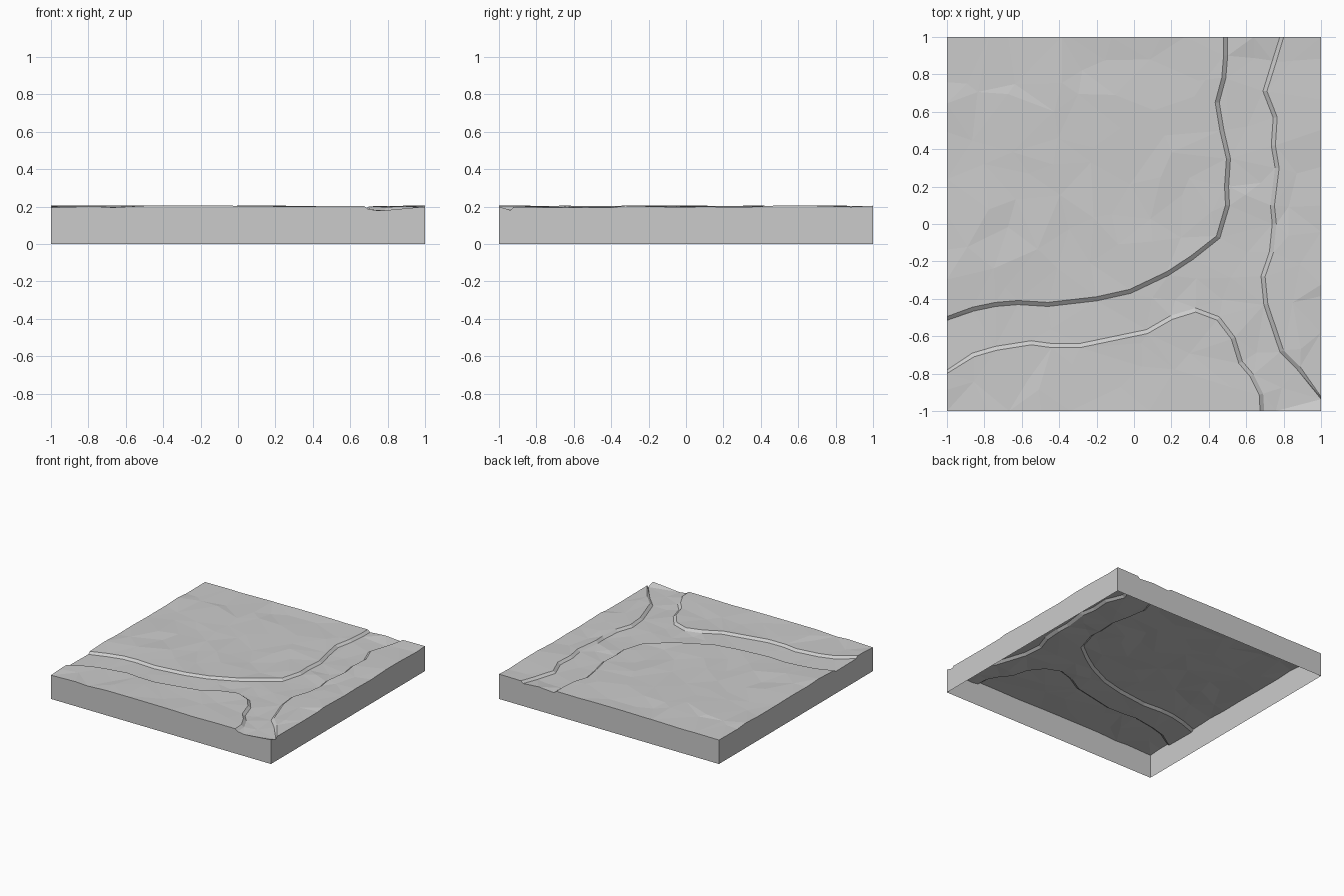
import bpy
import bmesh
import random
from mathutils import Vector
from mathutils.geometry import delaunay_2d_cdt

random.seed(4)
cube = bpy.data.objects.get("Cube")
if cube:
    bpy.data.objects.remove(cube)

PLATEAU, ROAD = 0.2, 0.183   # mean heights
HALF_BANK = 0.011            # half the width of the sloping bank
BUMP = 0.006                 # height variation
CELLS = 11                   # scattered ground points per side

# Centre lines of the three banks of the sunken track
north_bank = [(-1, -.505), (-.86, -.455), (-.74, -.43), (-.62, -.42), (-.46, -.43),
              (-.2, -.4), (-.02, -.36), (.18, -.265), (.31, -.18), (.45, -.07),
              (.5, .1), (.495, .2), (.505, .35), (.47, .5), (.445, .65),
              (.48, .78), (.49, .9), (.49, 1)]
east_bank = [(.79, 1), (.75, .87), (.7, .71), (.755, .57), (.745, .42), (.765, .3),
             (.74, .1), (.75, 0), (.735, -.15), (.69, -.28), (.705, -.43),
             (.79, -.68), (.88, -.77), (1, -.93)]
south_bank = [(.685, -1), (.68, -.91), (.63, -.81), (.57, -.74), (.53, -.61),
              (.45, -.505), (.33, -.46), (.2, -.5), (.07, -.575), (-.29, -.65),
              (-.44, -.65), (-.55, -.635), (-.74, -.665), (-.86, -.7), (-1, -.79)]
banks = [[Vector(p) for p in b] for b in (north_bank, east_bank, south_bank)]
outline = banks[0] + banks[1] + [Vector((1, -1))] + banks[2]


def in_road(p):
    """Even-odd test against the track outline."""
    inside = False
    for a, b in zip(outline, outline[1:] + outline[:1]):
        if (a.y > p.y) != (b.y > p.y):
            if p.x < a.x + (p.y - a.y) / (b.y - a.y) * (b.x - a.x):
                inside = not inside
    return inside


def bank_distance(p):
    best = 9
    for line in banks:
        for a, b in zip(line, line[1:]):
            d = b - a
            t = max(0, min(1, (p - a).dot(d) / d.length_squared))
            best = min(best, (p - a - d * t).length)
    return best


def offset(line, dist):
    """Shift a line to its right, keeping its ends on the tile border."""
    out = []
    for i, p in enumerate(line):
        d = (line[min(i + 1, len(line) - 1)] - line[max(i - 1, 0)]).normalized()
        q = p + Vector((d.y, -d.x)) * dist
        for k in range(2):
            if abs(p[k]) == 1:
                q[k] = p[k]
        out.append(q)
    return out


points, heights, edges = [], [], []


def add(p, z):
    points.append(p)
    heights.append(z)


# Lips of the banks: upper outside the track, lower inside it
for line in banks:
    bumps = [random.uniform(-BUMP, BUMP) * .6 for _ in line]
    for dist, level in ((-HALF_BANK, PLATEAU), (HALF_BANK, ROAD)):
        start = len(points)
        for p, bump in zip(offset(line, dist), bumps):
            add(p, level + bump)
        edges += [(i, i + 1) for i in range(start, len(points) - 1)]

# Scattered ground points, with the outermost ones held on the border
for i in range(CELLS + 1):
    for j in range(CELLS + 1):
        p = Vector((0, 0))
        for k, n in enumerate((i, j)):
            p[k] = n * 2 / CELLS - 1
            if 0 < n < CELLS:
                p[k] += random.uniform(-.075, .075)
            else:
                p[k] = -1 if n == 0 else 1
        corner = abs(p.x) == 1 and abs(p.y) == 1
        if corner or bank_distance(p) > .045:
            level = ROAD if in_road(p) else PLATEAU
            add(p, level + random.uniform(-BUMP, BUMP))

verts, _, faces, origins, _, _ = delaunay_2d_cdt(points, edges, [], 0, 1e-5)

# Ground surface
bm = bmesh.new()
bverts = []
for co, src in zip(verts, origins):
    z = heights[src[0]] if src else PLATEAU
    bverts.append(bm.verts.new((co.x, co.y, z)))
for f in faces:
    bm.faces.new([bverts[i] for i in f])
for f in bm.faces:
    f.normal_update()
    if f.normal.z < 0:
        f.normal_flip()

# Skirt walls down to the floor, open underneath
border = [e for e in bm.edges if e.is_boundary]
new = bmesh.ops.extrude_edge_only(bm, edges=border)["geom"]
for v in new:
    if isinstance(v, bmesh.types.BMVert):
        v.co.z = 0
for f in new:
    if isinstance(f, bmesh.types.BMFace):
        f.normal_update()
        if f.normal.dot(f.calc_center_median() * Vector((1, 1, 0)).length) < 0:
            f.normal_flip()

mesh = bpy.data.meshes.new("ground_tile")
bm.to_mesh(mesh)
bm.free()
tile = bpy.data.objects.new("ground_tile", mesh)
bpy.context.collection.objects.link(tile)

# Plain grey
grey = bpy.data.materials.new("light_grey")
grey.use_nodes = True
colour = (.6, .6, .6, 1)
grey.diffuse_color = colour
grey.node_tree.nodes["Principled BSDF"].inputs["Base Color"].default_value = colour
mesh.materials.append(grey)
